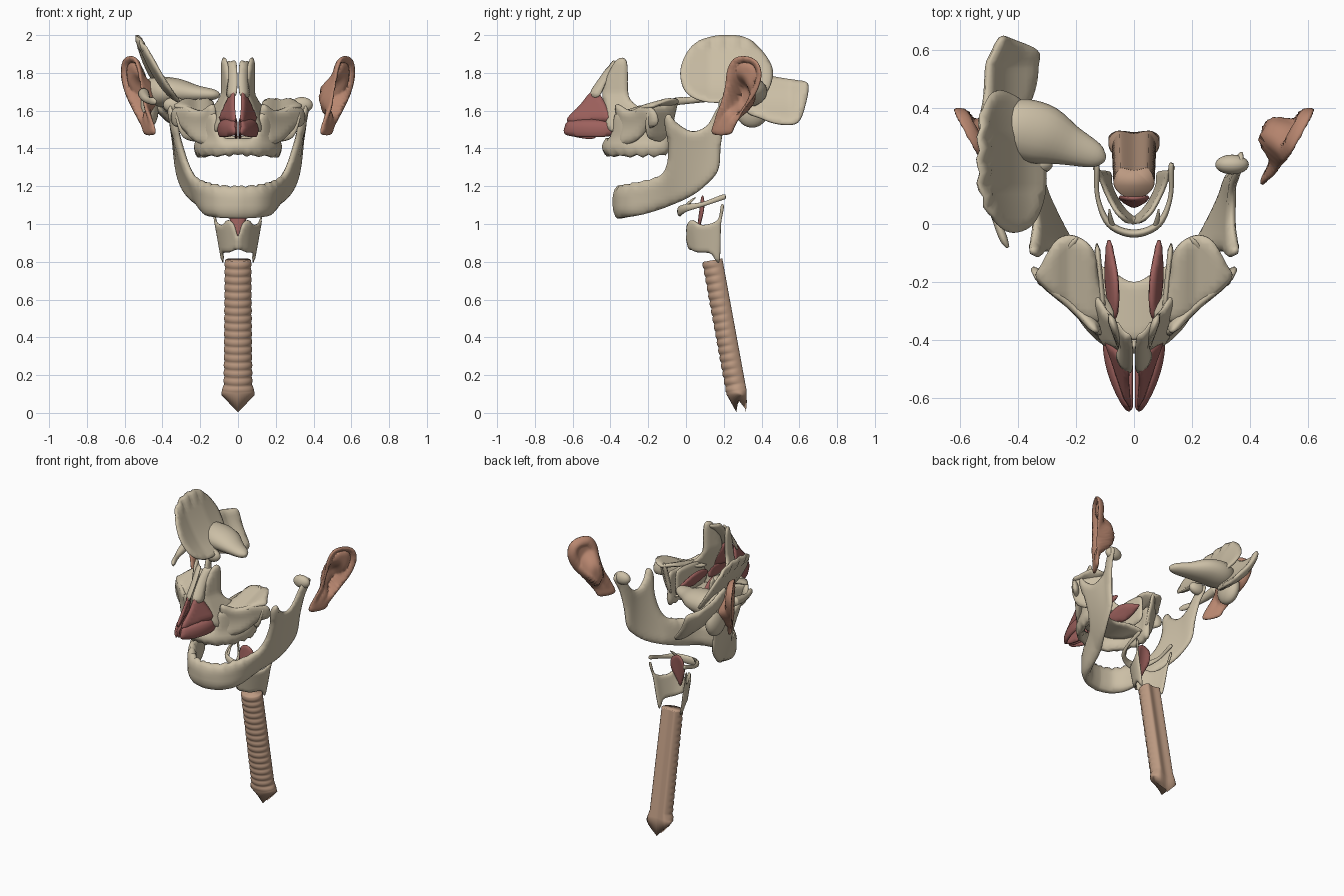
import bpy, bmesh
from math import sin, cos, pi, exp, sqrt
from mathutils import Vector as V
from mathutils.geometry import delaunay_2d_cdt

if "Cube" in bpy.data.objects:
    bpy.data.objects.remove(bpy.data.objects["Cube"])


def material(name, rgb):
    m = bpy.data.materials.new(name)
    m.diffuse_color = (*rgb, 1)
    m.use_nodes = True
    m.node_tree.nodes["Principled BSDF"].inputs["Base Color"].default_value = m.diffuse_color
    return m


BONE = material("bone", (0.60, 0.52, 0.38))
RINGS = material("trachea", (0.50, 0.32, 0.22))
EAR = material("ear", (0.48, 0.24, 0.16))
RED = material("red_cartilage", (0.34, 0.12, 0.11))


def finish(name, bm, mat, mirror):
    bmesh.ops.recalc_face_normals(bm, faces=bm.faces)
    me = bpy.data.meshes.new(name)
    bm.to_mesh(me)
    bm.free()
    me.shade_smooth()
    me.materials.append(mat)
    ob = bpy.data.objects.new(name, me)
    bpy.context.collection.objects.link(ob)
    if mirror:
        ob.modifiers.new("Mirror", 'MIRROR').use_mirror_merge = False
    return ob


def spline(pts, closed=False, n=5):
    P = [V(p) for p in pts]
    m, out = len(P), []
    at = (lambda i: P[i % m]) if closed else (lambda i: P[max(0, min(m - 1, i))])
    for i in range(m if closed else m - 1):
        a, b, c, d = at(i - 1), at(i), at(i + 1), at(i + 2)
        for k in range(n):
            t = k / n
            out.append(0.5 * (2 * b + (c - a) * t + (2 * a - 5 * b + 4 * c - d) * t * t
                              + (3 * b - a - 3 * c + d) * t ** 3))
    return out if closed else out + [P[-1]]


def edge_dist(p, loop):
    best = 9
    for a, b in zip(loop, loop[1:] + loop[:1]):
        ab = b - a
        t = max(0, min(1, (p - a).dot(ab) / max(ab.length_squared, 1e-12)))
        best = min(best, (p - a - ab * t).length)
    return best


def inside(p, loop):
    r = False
    for a, b in zip(loop, loop[1:] + loop[:1]):
        if (a.y > p.y) != (b.y > p.y) and p.x < (b.x - a.x) * (p.y - a.y) / (b.y - a.y) + a.x:
            r = not r
    return r


def plate(name, pts, f, thick, mat=BONE, sym=False, mirror=False, step=0.02):
    """Curved plate: 2D outline (u, v) mapped to space by f, thin at the rim."""
    if sym:
        pts = pts + [(-u, v) for u, v in reversed(pts) if u > 0]
    loop = spline(pts, True)
    n, grid = len(loop), []
    us, vs = [p.x for p in loop], [p.y for p in loop]
    for i in range(int((max(us) - min(us)) / step) + 1):
        for j in range(int((max(vs) - min(vs)) / step) + 1):
            p = V((min(us) + (i + .5) * step, min(vs) + (j + .5) * step))
            if inside(p, loop) and edge_dist(p, loop) > step * .35:
                grid.append(p)
    vv, _, faces, *_ = delaunay_2d_cdt(loop + grid, [(i, (i + 1) % n) for i in range(n)], [], 1, 1e-6)
    bm, sides, e = bmesh.new(), ([], []), 1e-3
    for p in vv:
        u, v = p.x, p.y
        c = V(f(u, v))
        nor = (V(f(u + e, v)) - V(f(u - e, v))).cross(V(f(u, v + e)) - V(f(u, v - e))).normalized()
        T = thick(u, v) if callable(thick) else thick
        t = T * (.3 + .7 * sqrt(min(1, edge_dist(p, loop) / (1.5 * T))))
        sides[0].append(bm.verts.new(c + nor * t))
        sides[1].append(bm.verts.new(c - nor * t))
    used = {}
    for fc in faces:
        bm.faces.new([sides[0][i] for i in fc])
        bm.faces.new([sides[1][i] for i in reversed(fc)])
        for a, b in zip(fc, fc[1:] + fc[:1]):
            k = (min(a, b), max(a, b))
            used[k] = used.get(k, 0) + 1
    for (a, b), c in used.items():
        if c == 1:
            bm.faces.new((sides[0][a], sides[0][b], sides[1][b], sides[1][a]))
    return finish(name, bm, mat, mirror)


def loft(name, rings, mat, mirror=False):
    bm = bmesh.new()
    R = [[bm.verts.new(p) for p in r] for r in rings]
    n = len(R[0])
    for a, b in zip(R, R[1:]):
        for i in range(n):
            bm.faces.new((a[i], a[(i + 1) % n], b[(i + 1) % n], b[i]))
    bm.faces.new(R[0])
    bm.faces.new(R[-1])
    return finish(name, bm, mat, mirror)


def tube(name, pts, mat=BONE, mirror=False):
    """Tube through (x, y, z, side radius, vertical radius)."""
    P, rings = spline(pts), []
    for i, p in enumerate(P):
        t = (P[min(i + 1, len(P) - 1)].xyz - P[max(i - 1, 0)].xyz).normalized()
        s = t.cross(V((0, 0, 1))).normalized()
        w = s.cross(t)
        rings.append([p.xyz + s * p[3] * cos(a * pi / 8) + w * p[4] * sin(a * pi / 8) for a in range(16)])
    return loft(name, rings, mat, mirror)


def blob(name, loc, size, mat=BONE, mirror=False):
    bm = bmesh.new()
    bmesh.ops.create_uvsphere(bm, u_segments=24, v_segments=14, radius=1)
    for v in bm.verts:
        v.co = V(a * b for a, b in zip(v.co, size)) + V(loc)
    return finish(name, bm, mat, mirror)


def arch(knots):
    """Mirrored plan curve, evaluated by signed arc length."""
    P = spline(knots)
    S = [0]
    for a, b in zip(P, P[1:]):
        S.append(S[-1] + (b - a).length)

    def at(u):
        s, i = abs(u), 0
        while i < len(P) - 2 and S[i + 1] < s:
            i += 1
        q = P[i] + (P[i + 1] - P[i]) * ((s - S[i]) / (S[i + 1] - S[i]))
        return (q.x if u >= 0 else -q.x), q.y
    return at


# Lower jaw
jaw = arch([(0, -.355), (.1, -.33), (.17, -.26), (.22, -.17), (.27, -.03), (.305, .1), (.33, .24)])


def jaw_map(u, z):
    x, y = jaw(u)
    s = abs(u)
    lean = .24 * max(0, 1 - abs(s - .4) / .22) + (.1 if s > .55 else .1 * s / .55)
    z2 = z + .007 * sin(s * 110) * max(0, min(1, (z - 1.16) / .05)) * (s < .32)
    return x + (1 if u >= 0 else -1) * lean * (z - 1.24), y, z2


plate("lower_jaw", [(0, 1.03), (.12, 1.035), (.28, 1.06), (.5, 1.14), (.62, 1.23), (.665, 1.3), (.675, 1.42),
                    (.70, 1.54), (.74, 1.63), (.70, 1.66), (.655, 1.61), (.6, 1.52), (.52, 1.49), (.44, 1.53),
                    (.39, 1.58), (.37, 1.54), (.39, 1.42), (.38, 1.31), (.33, 1.25), (.2, 1.22), (.1, 1.205),
                    (0, 1.2)], jaw_map, lambda u, z: .036 - .022 * min(1, abs(u) / .6), sym=True)
blob("jaw_condyle", (.338, .205, 1.63), (.058, .034, .042), mirror=True)

# Upper jaw
upper = arch([(0, -.42), (.09, -.395), (.17, -.31), (.205, -.2), (.195, -.09)])
plate("upper_jaw", [(0, 1.365), (.12, 1.36), (.3, 1.36), (.42, 1.37), (.44, 1.46), (.43, 1.58), (.32, 1.58),
                    (.2, 1.6), (.13, 1.58), (.11, 1.5), (.07, 1.455), (0, 1.455)],
      lambda u, z: (*upper(u), z + .008 * sin(abs(u) * 100) * max(0, 1 - (z - 1.36) / .06)),
      lambda u, z: .016 + .012 * max(0, min(1, (1.46 - z) / .05)), sym=True)
plate("frontal_process", [(-.375, 1.86), (-.315, 1.86), (-.305, 1.68), (-.25, 1.61), (-.3, 1.55), (-.38, 1.49),
                          (-.42, 1.52), (-.425, 1.6), (-.44, 1.71)],
      lambda y, z: (.045 + .36 * (y + .42) + .3 * max(0, 1.69 - z), y, z), .014, mirror=True)
plate("nasal_bone", [(.008, 1.85), (.035, 1.86), (.06, 1.85), (.05, 1.77), (.06, 1.68), (.035, 1.675), (.006, 1.7)],
      lambda x, z: (x, -.39 - .7 * (1.86 - z) + 16 * x * x, z), .011, mirror=True, step=.015)
plate("orbital_floor", [(.07, -.32), (.16, -.33), (.25, -.27), (.335, -.19), (.32, -.14), (.27, -.06), (.21, -.04),
                        (.14, -.09), (.12, -.2)],
      lambda x, y: (x, y, 1.585 + .28 * (y + .3) + .8 * (x - .21) ** 2 + .008 * sin(x * 50)), .014, mirror=True)
plate("cheek_process", [(.15, 1.42), (.23, 1.44), (.29, 1.5), (.345, 1.53), (.345, 1.6), (.29, 1.625), (.2, 1.6),
                        (.13, 1.63), (.12, 1.5)],
      lambda x, z: (x, -.34 + .9 * (x - .16) + .02 * sin((z - 1.42) * 16), z), .02, mirror=True)
plate("back_wall", [(-.2, 1.46), (-.1, 1.45), (-.06, 1.58), (-.05, 1.665), (-.12, 1.63), (-.2, 1.6)],
      lambda y, z: (.33 + 1.0 * (-.2 - y) - .3 * (1.6 - z), y, z), .015, mirror=True)
plate("hard_palate", [(0, -.4), (.09, -.37), (.16, -.29), (.185, -.14), (.1, -.15), (0, -.2)],
      lambda x, y: (x, y, 1.455 - 1.2 * x * x), .012, sym=True)
plate("nasal_wall", [(-.34, 1.46), (-.1, 1.45), (-.07, 1.55), (-.1, 1.63), (-.28, 1.62), (-.34, 1.56)],
      lambda y, z: (.115 + .1 * (y + .2), y, z), .01, mirror=True)
plate("nasal_concha", [(-.32, 1.53), (-.2, 1.49), (-.06, 1.53), (-.1, 1.56), (-.2, 1.59), (-.3, 1.57)],
      lambda y, z: (.08 + .06 * (y + .2) - .35 * (z - 1.53), y, z), .015, RED, mirror=True, step=.015)

# Nose cartilages
plate("upper_nose_cartilage", [(-.5, 1.7), (-.56, 1.63), (-.63, 1.545), (-.5, 1.54), (-.395, 1.55), (-.42, 1.62),
                               (-.46, 1.69)],
      lambda y, z: (.016 + .36 * (y + .63) - .27 * max(0, z - 1.55), y, z), .011, RED, mirror=True)
plate("nose_wing", [(-.6, 1.55), (-.64, 1.515), (-.63, 1.47), (-.5, 1.46), (-.39, 1.47), (-.385, 1.52), (-.43, 1.55)],
      lambda y, z: (.096 - .078 * ((-.4 - y) / .24) ** 2 - 2 * max(0, z - 1.51) ** 1.5, y, z), .012, RED,
      mirror=True)
plate("nose_middle", [(-.625, 1.54), (-.64, 1.5), (-.62, 1.47), (-.5, 1.45), (-.46, 1.49), (-.5, 1.56)],
      lambda y, z: (.011, y, z), .008, RED, mirror=True)

# Temporal bone, on one side only
plate("temporal_squama", [(-.03, 1.8), (0, 1.9), (.07, 1.97), (.2, 2.0), (.33, 1.98), (.43, 1.88), (.46, 1.78),
                          (.4, 1.67), (.25, 1.65), (.1, 1.65), (0, 1.7)],
      lambda y, z: (-.255 - .28 * sqrt(max(.001, z - 1.635) / .365) + .2 * max(0, .12 - y)
                    - .15 * max(0, y - .3) + .006 * sin(y * 80) * (z > 1.93), y, z), .014)
plate("mastoid_part", [(.33, 1.84), (.43, 1.79), (.52, 1.77), (.59, 1.76), (.645, 1.74), (.63, 1.63), (.59, 1.54),
                       (.5, 1.53), (.4, 1.56), (.31, 1.62)],
      lambda y, z: (-.42 - .7 * (z - 1.65) + .45 * max(0, y - .55) - .03 * sin((z - 1.53) * 13), y, z), .02)
blob("mastoid_process", (-.47, .35, 1.61), (.05, .09, .1))
tube("petrous_part", [(-.5, .33, 1.7, .05, .06), (-.42, .33, 1.7, .1, .08), (-.32, .31, 1.7, .105, .07),
                      (-.22, .27, 1.69, .07, .045), (-.13, .235, 1.685, .042, .028), (-.1, .225, 1.68, .012, .012)])
tube("cheek_arch", [(-.5, .2, 1.69, .03, .03), (-.49, .1, 1.67, .025, .025), (-.475, .02, 1.655, .015, .018),
                    (-.45, -.05, 1.65, .014, .02), (-.435, -.08, 1.645, .006, .01)])

# Ears
ear_pts = [(.14, 1.48), (.16, 1.56), (.19, 1.63), (.215, 1.72), (.23, 1.82), (.27, 1.88), (.34, 1.885), (.39, 1.85),
           (.405, 1.78), (.375, 1.69), (.31, 1.6), (.26, 1.52), (.23, 1.475)]
ear_loop = spline(ear_pts, True)


def ear_map(y, z):
    d = edge_dist(V((y, z)), ear_loop)
    up = min(1, max(0, (z - 1.52) / .08))
    r2 = ((y - .275) / .055) ** 2 + ((z - 1.67) / .1) ** 2
    h = -.085 * exp(-r2 * r2) * min(1, d / .035)
    h += up * (.014 * exp(-(d / .018) ** 2) - .012 * exp(-((d - .032) / .014) ** 2))
    return .44 + .55 * (y - .14) + .06 * (z - 1.47) + .8 * h, y - .57 * h, z


plate("ear", ear_pts, ear_map, .013, EAR, mirror=True, step=.01)

# Throat: hyoid, epiglottis, thyroid cartilage
horn = [(.13, .21, 1.145, .006, .01), (.128, .19, 1.14, .01, .014), (.125, .09, 1.105, .008, .012),
        (.085, .0, 1.085, .012, .02), (0, -.033, 1.068, .014, .028)]
tube("hyoid", horn + [(-h[0], *h[1:]) for h in reversed(horn[:-1])])
tube("hyoid_lesser_horn", [(.075, -.005, 1.09, .01, .01), (.082, .025, 1.12, .007, .007),
                           (.085, .05, 1.14, .003, .003)], mirror=True)
plate("epiglottis", [(0, .93), (.025, .98), (.05, 1.05), (.045, 1.12), (0, 1.15)],
      lambda x, z: (x, .06 + .13 * (z - .93) + 5 * x * x, z), .008, RED, sym=True, step=.012)
shield = arch([(0, -.01), (.06, .045), (.105, .13), (.122, .21)])


def shield_map(u, z):
    x, y = shield(u)
    return x * (1 + 1.5 * (z - 1.0)), y + .25 * max(0, .98 - z) * max(0, 1 - abs(u) / .2), z


plate("thyroid_cartilage", [(0, .865), (.08, .85), (.17, .845), (.205, .81), (.225, .8), (.232, .87), (.235, 1.0),
                            (.25, 1.09), (.235, 1.1), (.215, 1.02), (.13, .995), (.07, 1.02), (.03, 1.0),
                            (0, .935)], shield_map, .009, sym=True, step=.015)

# Windpipe: flat back, ringed front, pointed lower end
rings, N = [], 17 * 6
for i in range(N + 2):
    t = min(i, N) / N
    bulge = .006 * abs(sin(pi * 17 * t)) if i < N else .004
    end = max(0, (t - .94) / .06)
    ring = []
    for k in range(40):
        a = 2 * pi * k / 40
        front = max(0, min(1, .6 - 1.5 * sin(a)))
        x = (.067 + .006 * t + .012 * end + bulge * front) * cos(a)
        y = (.06 + bulge * front) * sin(a)
        if y > 0:
            y = min(y, .044) - .01 * exp(-(x / .03) ** 2)
        z = .81 - .70 * t + .18 * y
        if i > N:
            z, y = .002 + .095 * abs(x) / .09, y * .5 + .022
        ring.append((x, .15 + .128 * t + y, z))
    rings.append(ring)
loft("windpipe", rings, RINGS)
